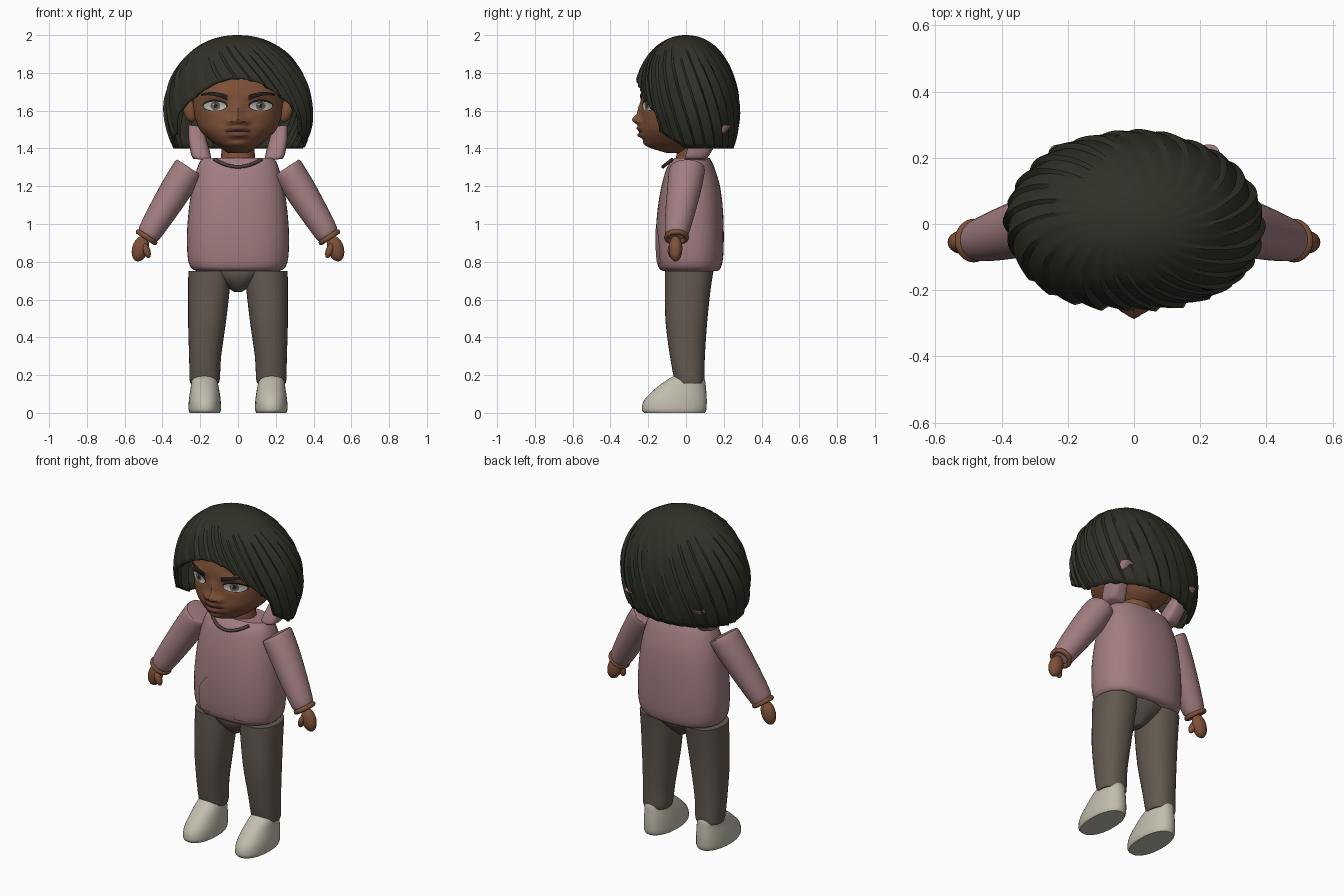
import bpy, bmesh, math, random
from math import sin, cos, pi, exp

random.seed(4)
if "Cube" in bpy.data.objects:
    bpy.data.objects.remove(bpy.data.objects["Cube"])


def material(name, r, g, b):
    m = bpy.data.materials.new(name)
    m.use_nodes = True
    m.diffuse_color = (r, g, b, 1)
    m.node_tree.nodes["Principled BSDF"].inputs["Base Color"].default_value = (r, g, b, 1)
    return m


HAIR = material("dark hair", .03, .03, .021)
SKIN = material("brown skin", .21, .082, .04)
PINK = material("dusty pink", .36, .205, .215)
PANTS = material("taupe cloth", .125, .1, .08)
SHOE = material("cream shoe", .54, .51, .42)
TRIM = material("dark plum trim", .085, .05, .05)
WHITE = material("eye white", .5, .48, .45)
IRIS = material("grey iris", .11, .1, .09)
DARK = material("brow black", .018, .014, .012)
LIP = material("lip brown", .15, .055, .032)


def finish(obj, mat, angle=40):
    obj.data.materials.append(mat)
    bpy.ops.object.select_all(action='DESELECT')
    obj.select_set(True)
    bpy.context.view_layer.objects.active = obj
    bpy.ops.object.shade_smooth_by_angle(angle=math.radians(angle))
    return obj


def build(name, verts, faces, mat, angle=40):
    mesh = bpy.data.meshes.new(name)
    mesh.from_pydata(verts, [], faces)
    bm = bmesh.new()
    bm.from_mesh(mesh)
    bmesh.ops.remove_doubles(bm, verts=bm.verts, dist=1e-5)
    bmesh.ops.recalc_face_normals(bm, faces=bm.faces)
    bm.to_mesh(mesh)
    bm.free()
    obj = bpy.data.objects.new(name, mesh)
    bpy.context.collection.objects.link(obj)
    return finish(obj, mat, angle)


def smooth_keys(keys, steps):
    """Catmull-Rom resampling of section keys (x, z, half width, front y, back y)."""
    out = []
    for i in range(len(keys) - 1):
        a, b, c, d = (keys[max(0, min(len(keys) - 1, i + k))] for k in (-1, 0, 1, 2))
        for j in range(steps):
            t = j / steps
            out.append([.5 * (2*q + (r - p)*t + (2*p - 5*q + 4*r - s)*t*t + (3*q - p - 3*r + s)*t**3)
                        for p, q, r, s in zip(a, b, c, d)])
    return out + [list(keys[-1])]


def loft(name, keys, mat, n=32, steps=4, power=2, side=1, tilt=0, bumps=None):
    rings = smooth_keys(keys, steps)
    verts, faces = [], []
    for x, z, w, front, back in rings:
        for k in range(n):
            c, s = cos(2*pi*k/n), sin(2*pi*k/n)
            u = math.copysign(abs(c)**(2/power), c) * w
            y = (front + back)/2 + math.copysign(abs(s)**(2/power), s) * (back - front)/2
            if bumps and s < 0:
                y -= bumps(u, z) * min(1, -2*s)
            verts.append((side*(x + u*cos(tilt)), y, z + u*sin(tilt)))
    for i in range(len(rings) - 1):
        for k in range(n):
            a, b = i*n + k, i*n + (k + 1) % n
            faces.append((a, b, b + n, a + n))
    faces += [list(range(n))[::-1], list(range(len(verts) - n, len(verts)))]
    return build(name, verts, faces, mat)


def front_surface(keys, power, bumps=None):
    """Return y(x, z) on the front of a loft, for laying plates on it."""
    rings = smooth_keys(keys, 8)

    def y_at(x, z):
        for a, b in zip(rings, rings[1:]):
            if a[1] <= z <= b[1]:
                t = (z - a[1]) / (b[1] - a[1])
                _, _, w, f, k = [p + (q - p)*t for p, q in zip(a, b)]
                bulge = max(0, 1 - abs(x/w)**power)**(1/power)
                return (f + k)/2 - bulge*(k - f)/2 - (bumps(x, z) if bumps else 0)
        return 0
    return y_at


def plate(name, shape, surface, lift, mat, nu=24, nv=6):
    verts = []
    for i in range(nu + 1):
        for j in range(nv + 1):
            x, z = shape(i/nu, j/nv)
            verts.append((x, surface(x, z) - lift, z))
    m = nv + 1
    faces = [(i*m + j, (i+1)*m + j, (i+1)*m + j + 1, i*m + j + 1) for i in range(nu) for j in range(nv)]
    return build(name, verts, faces, mat)


def disc(cx, cz, rx, rz):
    return lambda u, v: (cx + rx*v*cos(2*pi*u), cz + rz*v*sin(2*pi*u))


def ball(name, loc, scale, mat, rot=0):
    bpy.ops.mesh.primitive_uv_sphere_add(segments=24, ring_count=14, location=loc, rotation=(0, rot, 0))
    obj = bpy.context.object
    obj.name, obj.scale = name, scale
    return finish(obj, mat)


# Head with nose, lips and eye sockets pushed out of the front
def face_bumps(x, z):
    def g(cx, cz, sx, sz):
        return exp(-((abs(x) - cx)/sx)**2 - ((z - cz)/sz)**2)
    return (.045*g(0, 1.55, .035, .026) + .02*g(0, 1.6, .025, .045) + .02*g(.042, 1.54, .022, .018)
            + .022*g(0, 1.505, .06, .014) + .026*g(0, 1.47, .055, .016) + .012*g(0, 1.425, .05, .02)
            + .01*g(.12, 1.68, .07, .02) - .012*g(.11, 1.625, .05, .028))


HEAD = [(0, 1.375, .05, -.10, .05), (0, 1.405, .095, -.19, .1), (0, 1.44, .145, -.22, .14),
        (0, 1.5, .203, -.235, .17), (0, 1.57, .23, -.235, .2), (0, 1.64, .238, -.235, .21),
        (0, 1.72, .238, -.232, .21), (0, 1.8, .215, -.2, .19), (0, 1.88, .14, -.12, .12), (0, 1.92, .02, -.02, .02)]
loft("head", HEAD, SKIN, n=128, steps=8, power=2.2, bumps=face_bumps)
face = front_surface(HEAD, 2.2, face_bumps)
loft("neck", [(0, 1.3, .1, -.06, .12), (0, 1.38, .088, -.05, .1), (0, 1.5, .09, -.05, .1)], SKIN)
plate("lips", disc(0, 1.486, .072, .027), face, .002, LIP)
plate("mouth_line", disc(0, 1.49, .068, .004), face, .004, DARK)
for s, tag in ((1, "left"), (-1, "right")):
    plate(tag + "_eyelid", disc(s*.122, 1.628, .068, .031), face, .002, DARK)
    plate(tag + "_eye", disc(s*.122, 1.624, .06, .024), face, .004, WHITE)
    plate(tag + "_iris", disc(s*.12, 1.625, .025, .023), face, .006, IRIS)
    plate(tag + "_pupil", disc(s*.12, 1.625, .011, .011), face, .0075, DARK)
    plate(tag + "_eye_glint", disc(s*.12 - .01, 1.633, .006, .005), face, .009, WHITE)
    plate(tag + "_brow", lambda u, v: (s*(.055 + .14*u), 1.668 + .022*sin(pi*u*.75) + (v - .5)*.027*(1.1 - .7*u)),
          face, .008, DARK)
    ball(tag + "_ear", (s*.255, -.03, 1.6), (.034, .03, .062), SKIN, s*.25)


# Hair shell of swirling ridges, with a rim that rises over the face
def rim_height(theta):
    f = -sin(theta)
    rim = [(-1, 1.4), (0, 1.4), (.45, 1.475), (.57, 1.58), (.8, 1.67), (1, 1.77)]
    for (a, za), (b, zb) in zip(rim, rim[1:]):
        if f <= b:
            return za + (zb - za)*(f - a)/(b - a)
    return rim[-1][1]


LOCKS, SUB, ROWS = 28, 5, 26
cols = LOCKS*SUB
jitter = [random.uniform(.6, 1.3) for _ in range(LOCKS)]
verts, faces = [], []
for i in range(ROWS + 1):
    t = i/ROWS
    for j in range(cols):
        base = 2*pi*j/cols
        theta = base + .9*t
        phi = t*math.acos((rim_height(base + .9) - 1.6)/.4)
        saw = (j % SUB)/SUB
        r = sin(phi)**.92*(.975 + .05*saw*jitter[j//SUB]*min(1, 2*t) + .006*sin(9*phi + j//SUB*2))
        verts.append((.39*r*cos(theta), .285*r*sin(theta), 1.6 + .4*cos(phi)))
for i in range(ROWS):
    for j in range(cols):
        k = (j + 1) % cols
        faces.append((i*cols + j, i*cols + k, (i+1)*cols + k, (i+1)*cols + j))
hair = build("hair", verts, faces, HAIR, 28)
shell = hair.modifiers.new("shell", 'SOLIDIFY')
shell.thickness, shell.offset = .012, -1

# Hooded top: body, collar, pocket sides
TORSO = [(0, .75, .215, -.12, .165), (0, .77, .25, -.145, .185), (0, .83, .267, -.157, .197),
         (0, .95, .27, -.16, .2), (0, 1.08, .26, -.15, .195), (0, 1.2, .242, -.13, .18),
         (0, 1.3, .215, -.1, .15), (0, 1.35, .19, -.06, .125)]
loft("torso", TORSO, PINK, n=48, power=2.4)
chest = front_surface(TORSO, 2.4)
collar = bpy.data.curves.new("collar", 'CURVE')
collar.dimensions, collar.bevel_depth, collar.bevel_resolution = '3D', .009, 3
line = collar.splines.new('POLY')
line.points.add(16)
for i, p in enumerate(line.points):
    u = i/8 - 1
    p.co = (.125*u, -.122 + .05*u*u, 1.303 + .04*u*u, 1)
collar.materials.append(TRIM)
bpy.context.collection.objects.link(bpy.data.objects.new("collar", collar))

SLANT = .58
for s, tag in ((1, "left"), (-1, "right")):
    plate(tag + "_pocket_side", lambda u, v: (s*(.085 + v*(.078 - .055*max(0, u - .65)/.35)), .79 + .21*u),
          chest, .006, PINK)
    # Sleeve, cuff and hand
    loft(tag + "_sleeve", [(.258, 1.3, .07, -.075, .085), (.265, 1.285, .083, -.09, .1), (.33, 1.18, .083, -.1, .08),
                           (.41, 1.05, .074, -.11, .045), (.465, .96, .064, -.112, .018),
                           (.478, .938, .056, -.105, .01)], PINK, side=s, tilt=SLANT)
    bpy.ops.mesh.primitive_torus_add(major_segments=32, minor_segments=10, major_radius=.052, minor_radius=.014,
                                     location=(s*.484, -.05, .93), rotation=(0, -s*SLANT, 0))
    bpy.context.object.name = tag + "_cuff"
    finish(bpy.context.object, SKIN)
    ball(tag + "_hand", (s*.517, -.055, .87), (.043, .036, .07), SKIN, -s*.3)
    ball(tag + "_thumb", (s*.485, -.075, .86), (.02, .022, .042), SKIN, s*.35)
    # Hood flap hanging behind the jaw
    loft(tag + "_hood_flap", [(.19, 1.34, .045, .0, .1), (.195, 1.36, .053, -.005, .12), (.212, 1.44, .05, .03, .17),
                              (.225, 1.52, .038, .1, .24)], PINK, power=3, side=s, tilt=.12)
    # Trouser leg and shoe
    loft(tag + "_leg", [(.178, .155, .074, -.05, .09), (.176, .18, .08, -.062, .097), (.174, .3, .085, -.085, .1),
                        (.164, .48, .1, -.108, .112), (.154, .65, .11, -.112, .13), (.15, .75, .113, -.112, .145)],
         PANTS, side=s, power=2.3)
    loft(tag + "_shoe", [(.176, 0, .08, -.222, .1), (.176, .02, .086, -.234, .108), (.176, .07, .084, -.22, .11),
                         (.176, .13, .075, -.16, .106), (.178, .175, .066, -.1, .1), (.178, .2, .05, -.055, .085)],
         SHOE, side=s, power=2.2)

loft("hips", [(0, .64, .02, -.04, .06), (0, .68, .08, -.085, .105), (0, .73, .16, -.11, .14), (0, .78, .22, -.11, .15)],
     PANTS)
